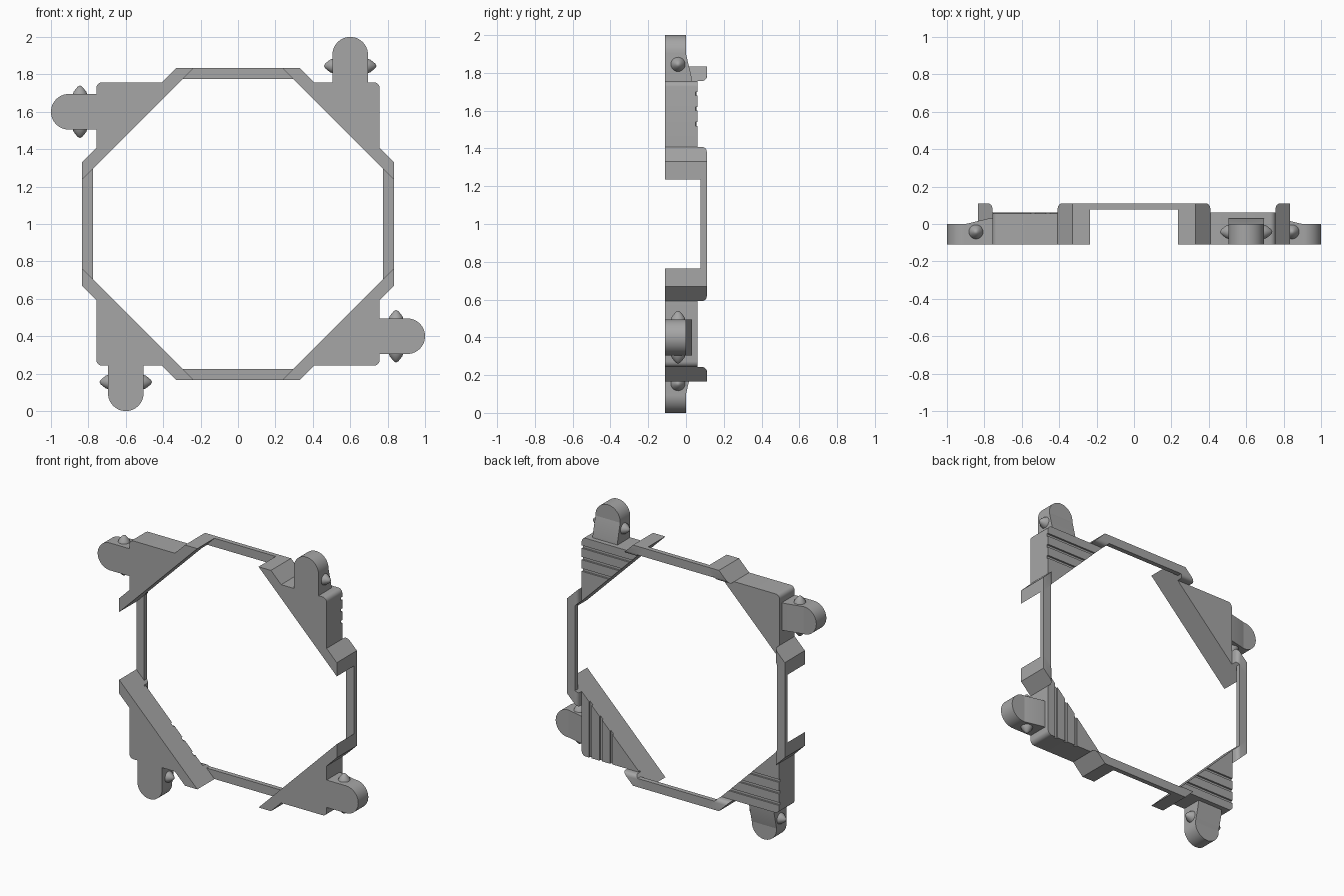
import bpy, bmesh, math
from mathutils import Matrix, Vector

cube = bpy.data.objects.get("Cube")
if cube:
    bpy.data.objects.remove(cube, do_unlink=True)

GREY = (0.38, 0.38, 0.38, 1)
mat = bpy.data.materials.new("mid_grey")
mat.use_nodes = True
mat.diffuse_color = GREY
mat.node_tree.nodes["Principled BSDF"].inputs["Base Color"].default_value = GREY

FRONT, BACK = -0.11, 0.11
OUT, IN = 0.835, 0.775        # outer and inner edge of the thin bars
EDGE = 0.757                  # outer edge of the corner blocks
DIAG = 1.07                   # x + z along the inner diagonal
QUARTERS = ["top_right", "bottom_right", "bottom_left", "top_left"]


def finish(bm, name, k):
    """Turn the part k quarter turns around the frame centre and link it."""
    bmesh.ops.recalc_face_normals(bm, faces=bm.faces)
    turn = Matrix.Rotation(k * math.pi / 2, 4, 'Y')
    bm.transform(Matrix.Translation((0, 0, 1)) @ turn)
    me = bpy.data.meshes.new(name)
    bm.to_mesh(me)
    bm.free()
    me.materials.append(mat)
    ob = bpy.data.objects.new(name, me)
    bpy.context.collection.objects.link(ob)
    bpy.ops.object.select_all(action='DESELECT')
    ob.select_set(True)
    bpy.context.view_layer.objects.active = ob
    bpy.ops.object.shade_smooth_by_angle(angle=math.radians(35))
    return ob


def extrude(points, depth):
    bm = bmesh.new()
    face = bm.faces.new([bm.verts.new(p) for p in points])
    new = bmesh.ops.extrude_face_region(bm, geom=[face])["geom"]
    bmesh.ops.translate(bm, vec=depth,
                        verts=[v for v in new if isinstance(v, bmesh.types.BMVert)])
    return bm


def prism(outline, y0, y1):
    return extrude([(x, y0, z) for x, z in outline], (0, y1 - y0, 0))


def arc(cx, cz, r, start, end, steps):
    angles = [math.radians(start + (end - start) * i / steps) for i in range(steps + 1)]
    return [(cx + r * math.cos(a), cz + r * math.sin(a)) for a in angles]


ROUND = arc(EDGE - 0.03, EDGE - 0.03, 0.03, 90, 0, 5)


def corner_block(k, name, y_back):
    half = [(DIAG - OUT, OUT), (0.33, OUT), (0.408, EDGE)]
    outline = half + ROUND + [(z, x) for x, z in reversed(half)]
    finish(prism(outline, FRONT, y_back), name + "_corner_block", k)


def raised_ends(k, name):
    # Stepped ends of the corner block, with the inner step edge rounded
    outline = [(DIAG - OUT, OUT), (0.33, OUT), (0.408, EDGE), (DIAG - EDGE, EDGE)]
    for flip in (False, True):
        bm = prism(outline, 0.04, BACK)
        edges = [e for e in bm.edges
                 if all(abs(v.co.z - EDGE) < 1e-4 and v.co.y > 0.1 for v in e.verts)]
        bmesh.ops.bevel(bm, geom=edges, offset=0.025, segments=4,
                        affect='EDGES', profile=0.5)
        if flip:
            for v in bm.verts:
                v.co.x, v.co.z = v.co.z, v.co.x
        finish(bm, name + ("_lower_step" if flip else "_upper_step"), k)


def grip_ridges(k, name):
    # Flat ridges separated by narrow grooves on the back
    for i, (lo, hi) in enumerate([(0.7, EDGE), (0.62, 0.68), (0.54, 0.6), (0.32, 0.52)]):
        top = ROUND if hi == EDGE else [(EDGE, hi)]
        outline = [(DIAG - lo, lo), (DIAG - hi, hi)] + top + [(EDGE, lo)]
        finish(prism(outline, 0.04, 0.062), f"{name}_grip_ridge_{i + 1}", k)


def tab(k, name):
    # Rounded tab with a sloped root
    outline = [(0.505, 0.74)] + arc(0.6, 0.905, 0.095, 180, 0, 24) + [(0.695, 0.74)]
    finish(prism(outline, FRONT, 0.0), name + "_tab", k)
    wedge = [(-0.02, 0.74), (-0.02, 0.9), (0.0, 0.9), (0.03, 0.775), (0.03, 0.74)]
    finish(extrude([(0.505, y, z) for y, z in wedge], (0.19, 0, 0)),
           name + "_tab_root", k)


def studs(k, name):
    # Rounded conical studs on both sides of the tab
    profile = [(0.0, 0.038), (0.012, 0.034), (0.03, 0.02), (0.04, 0.011), (0.045, 0.0)]
    for side, label in ((-1, "inner"), (1, "outer")):
        bm = bmesh.new()
        verts = [bm.verts.new((0.6 + side * (0.095 + h), -0.042 + r, 0.845))
                 for h, r in profile]
        edges = [bm.edges.new(pair) for pair in zip(verts, verts[1:])]
        bmesh.ops.spin(bm, geom=verts + edges, cent=Vector((0.6, -0.042, 0.845)),
                       axis=(1, 0, 0), angle=2 * math.pi, steps=20)
        bmesh.ops.remove_doubles(bm, verts=bm.verts, dist=1e-4)
        finish(bm, f"{name}_{label}_stud", k)


for k, name in enumerate(QUARTERS):
    plain = name == "top_left"
    corner_block(k, name, 0.055 if plain else 0.05)
    raised_ends(k, name)
    if not plain:
        grip_ridges(k, name)
    tab(k, name)
    studs(k, name)

# Thin bars joining the corner blocks
for k, name in enumerate(["top", "right", "bottom", "left"]):
    half = [(DIAG - OUT, OUT), (DIAG - IN, IN)]
    outline = half + [(-x, z) for x, z in reversed(half)]
    finish(prism(outline, 0.078, BACK), name + "_bar", k)
